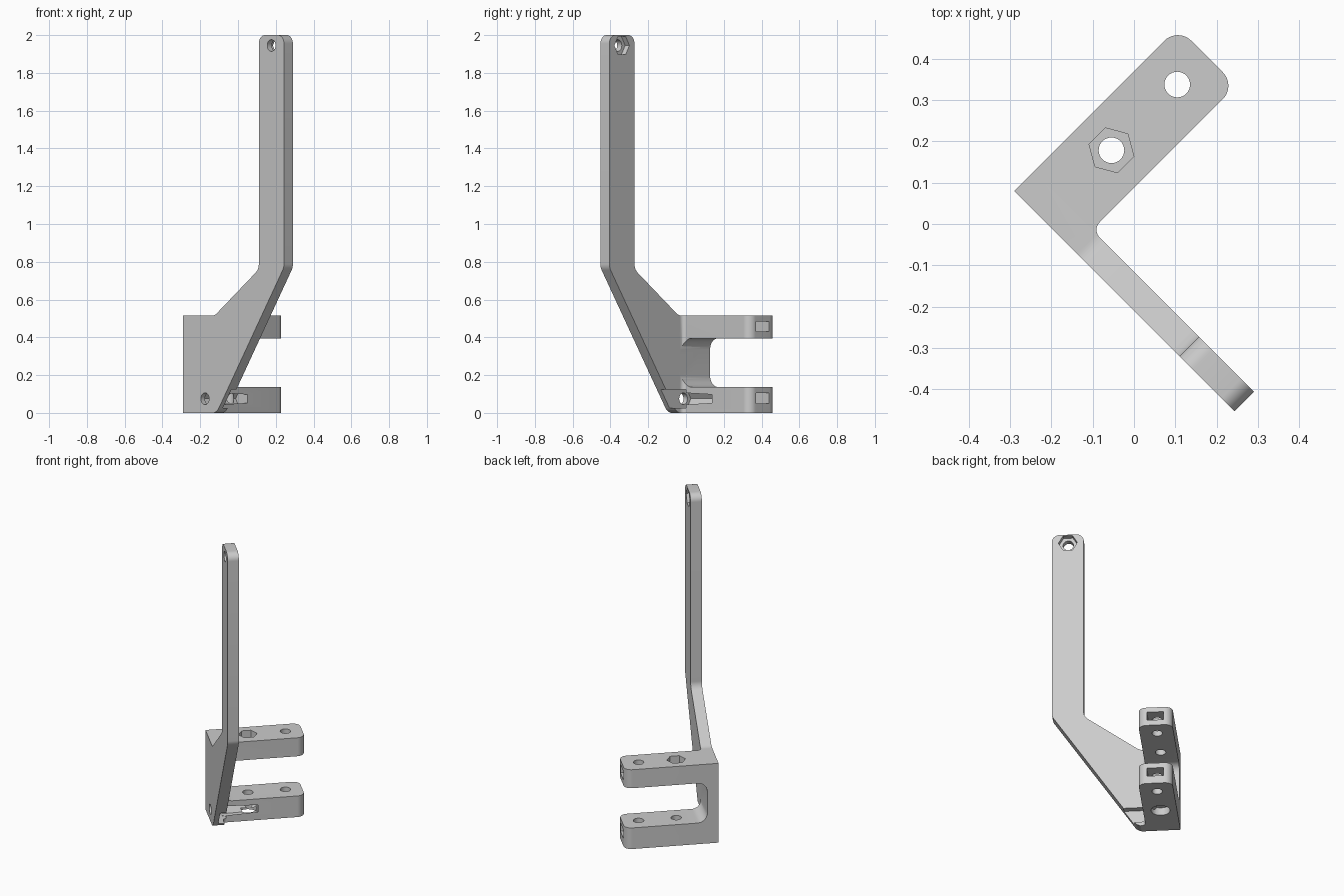
import bpy, bmesh, math
from mathutils import Matrix, Vector

cube = bpy.data.objects.get("Cube")
if cube:
    bpy.data.objects.remove(cube, do_unlink=True)

grey = bpy.data.materials.new("plain grey")
grey.use_nodes = True
color = (0.6, 0.6, 0.6, 1)
grey.diffuse_color = color
grey.node_tree.nodes["Principled BSDF"].inputs["Base Color"].default_value = color

# Working frame: x along the plate, y along the arms, z up
WALL, WIDTH, REACH, TOP = 0.067, 0.2, 0.56, 0.515
LOWER, UPPER = 0.137, 0.395
MID = WIDTH / 2 - 0.003


def rounded(corners, steps=10):
    """Closed outline from (a, b, radius) corners."""
    out = []
    for i, (a, b, r) in enumerate(corners):
        p = Vector((a, b))
        if not r:
            out.append(p)
            continue
        d1 = (Vector(corners[i - 1][:2]) - p).normalized()
        d2 = (Vector(corners[(i + 1) % len(corners)][:2]) - p).normalized()
        half = d1.angle(d2) / 2
        centre = p + (d1 + d2).normalized() * (r / math.sin(half))
        start = p + d1 * (r / math.tan(half)) - centre
        end = p + d2 * (r / math.tan(half)) - centre
        sweep = math.atan2(start.x * end.y - start.y * end.x, start.dot(end))
        for k in range(steps + 1):
            out.append(centre + Matrix.Rotation(sweep * k / steps, 2) @ start)
    return out


def ring(a, b, r, sides, turn=0):
    return [Vector((a + r * math.cos(turn + math.tau * k / sides),
                    b + r * math.sin(turn + math.tau * k / sides))) for k in range(sides)]


def loft(name, axis, low_outline, low, high, high_outline=None):
    """Solid between two outlines lying across the given axis."""
    place = {"x": lambda p, t: (t, p.x, p.y),
             "y": lambda p, t: (p.x, t, p.y),
             "z": lambda p, t: (p.x, p.y, t)}[axis]
    bm = bmesh.new()
    a = [bm.verts.new(place(p, low)) for p in low_outline]
    b = [bm.verts.new(place(p, high)) for p in (high_outline or low_outline)]
    bm.faces.new(a)
    bm.faces.new(b)
    for i in range(len(a)):
        j = (i + 1) % len(a)
        bm.faces.new((a[i], a[j], b[j], b[i]))
    bmesh.ops.recalc_face_normals(bm, faces=bm.faces)
    mesh = bpy.data.meshes.new(name)
    bm.to_mesh(mesh)
    bm.free()
    mesh.materials.append(grey)
    obj = bpy.data.objects.new(name, mesh)
    bpy.context.collection.objects.link(obj)
    return obj


def box(name, x, y, z):
    return loft(name, "z", [Vector(p) for p in
                ((x[0], y[0]), (x[1], y[0]), (x[1], y[1]), (x[0], y[1]))], *z)


def combine(target, tool, operation):
    mod = target.modifiers.new(operation.lower(), "BOOLEAN")
    mod.operation, mod.solver, mod.object = operation, "EXACT", tool
    bpy.context.view_layer.objects.active = target
    bpy.ops.object.modifier_apply(modifier=mod.name)
    bpy.data.objects.remove(tool, do_unlink=True)


# Cranked upright plate
bracket = loft("mounting_bracket", "y", rounded([
    (0, 0, 0), (0.25, 0, 0.06), (0.754, 0.77, 0.06), (0.754, 2, 0.045),
    (0.566, 2, 0.045), (0.566, 0.76, 0.06), (0.235, TOP, 0.06), (0, TOP, 0)]),
    0, WALL)

# Forked pair of arms with rounded tips
arms = loft("fork_arms", "x", rounded([
    (0, 0, 0), (REACH, 0, 0), (REACH, LOWER, 0), (WALL, LOWER, 0.06),
    (WALL, UPPER, 0.06), (REACH, UPPER, 0), (REACH, TOP, 0), (0, TOP, 0)]),
    0, 0.3)
plan = loft("arm_plan", "z", rounded([
    (0, 0, 0), (0.23, 0, 0), (0.23, WALL, 0), (WIDTH, WALL, 0.025),
    (WIDTH, REACH, 0.046), (0, REACH, 0.046)]), -0.1, 0.7)
combine(arms, plan, "INTERSECT")
combine(bracket, arms, "UNION")

# Bolt holes, nut recesses and the counterbore
INNER, TIP, BOLT, NUT = 0.236, 0.461, 0.031, 0.056
cutters = [loft("arm_hole", "z", ring(MID, y, BOLT, 32), -0.1, 0.7) for y in (INNER, TIP)]
cutters += [
    loft("arm_nut_recess", "z", ring(MID, INNER, NUT, 6, math.pi / 2), 0.46, 0.6),
    loft("counterbore", "z", ring(MID, INNER, NUT, 32), -0.1, 0.05),
    loft("top_hole", "y", ring(0.66, 1.945, BOLT, 32), -0.1, 0.2),
    loft("top_nut_recess", "y", ring(0.66, 1.945, NUT, 6), 0.035, 0.2),
    loft("foot_hole", "y", ring(0.163, 0.075, BOLT, 32), -0.1, 0.1),
    # Tapered nut channel in the lower arm, open at the side
    loft("nut_channel", "y", ring(0.163, 0.075, NUT, 6), 0.03, 0.28,
         ring(0.163, 0.075, 0.05, 6)),
    box("nut_entry", (0.163, 0.45), (0.03, 0.088), (0.0265, 0.1235)),
]
# Nut slots in the arm tips
for z in (0.05, 0.43):
    cutters.append(box("tip_slot", (0.05, 0.15), (0.415, 0.7), (z, z + 0.054)))
for cutter in cutters:
    combine(bracket, cutter, "DIFFERENCE")

# Turn the bracket diagonally into place
bracket.data.transform(Matrix.Translation((-0.29, 0.08, 0)) @ Matrix.Rotation(-math.pi / 4, 4, "Z"))
bpy.ops.object.select_all(action="DESELECT")
bracket.select_set(True)
bpy.context.view_layer.objects.active = bracket
bpy.ops.object.shade_smooth_by_angle(angle=math.radians(30))
